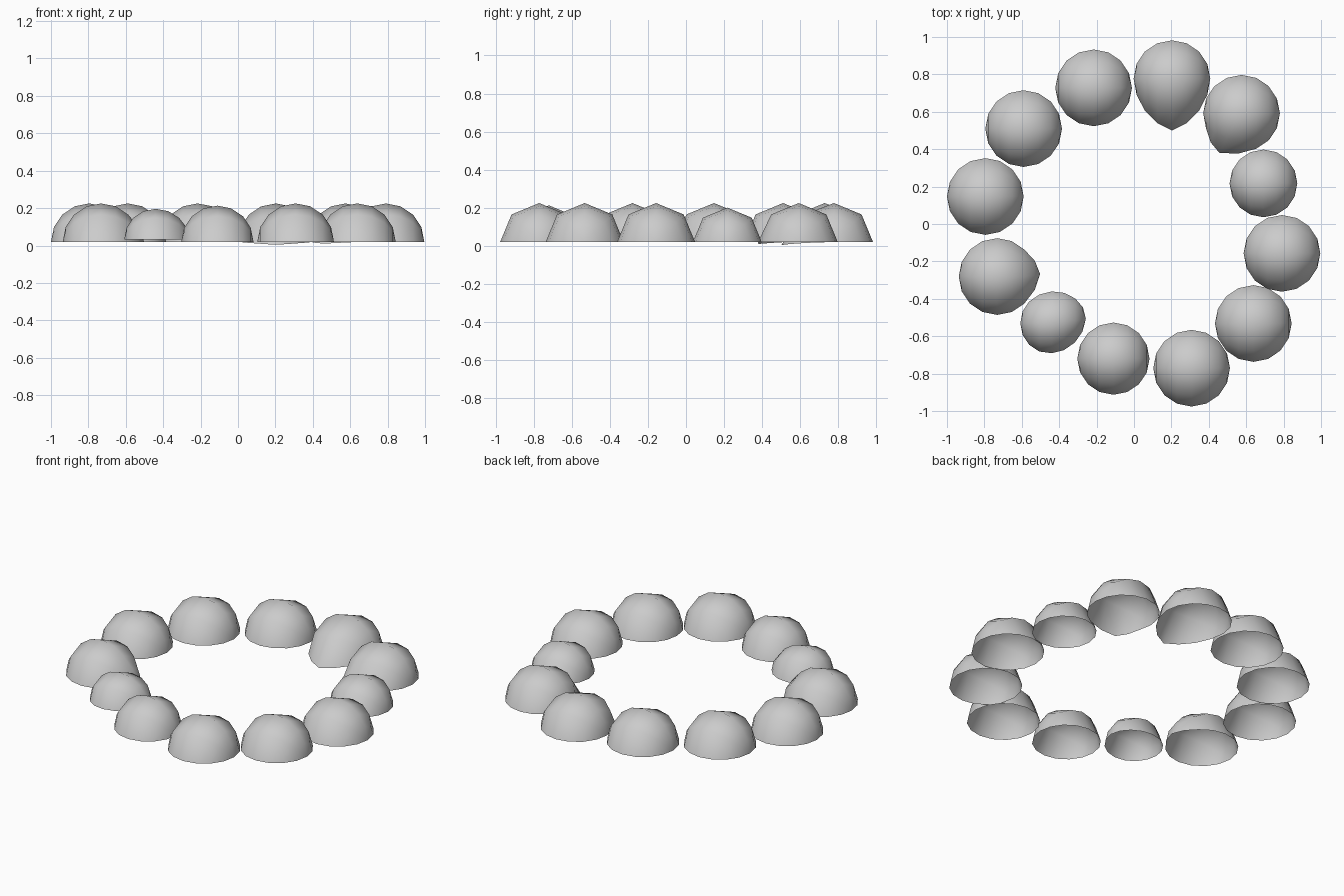
import bpy, bmesh
from math import pi
from mathutils import Matrix, Vector

if "Cube" in bpy.data.objects:
    bpy.data.objects.remove(bpy.data.objects["Cube"])

BASE = 0.02

# x, y, radius, base height, pull (direction to grab, offset, falloff reach) or None
stones = [
    (0.203, 0.777, 0.205, BASE, ((0, -1, 0), (0, -0.072, -0.016), 0.25)),
    (0.575, 0.592, 0.205, BASE, ((-0.383, -0.924, 0), (-0.04, -0.022, -0.01), 0.16)),
    (0.692, 0.217, 0.181, BASE, None),
    (0.791, -0.157, 0.205, BASE, None),
    (0.638, -0.532, 0.205, BASE, None),
    (0.308, -0.771, 0.205, BASE, None),
    (-0.110, -0.720, 0.193, BASE, None),
    (-0.444, -0.530, 0.164, 0.032, ((1, 0.1, 0), (0.024, 0.025, 0.0), 0.28)),
    (-0.732, -0.281, 0.205, BASE, ((1, 0, 0), (0.025, 0.014, 0.0), 0.15)),
    (-0.795, 0.147, 0.205, BASE, None),
    (-0.590, 0.510, 0.205, BASE, None),
    (-0.216, 0.728, 0.205, BASE, None),
]


def stone(i, x, y, r, z, pull):
    # half of an 8-sided sphere lying along x, open underneath
    bm = bmesh.new()
    bmesh.ops.create_uvsphere(bm, u_segments=8, v_segments=8, radius=r,
                              matrix=Matrix.Rotation(pi / 2, 4, 'Y'))
    bmesh.ops.delete(bm, geom=[v for v in bm.verts if v.co.z < -1e-4], context='VERTS')
    # drag one side of the rim with a soft falloff
    if pull:
        grab, offset, reach = Vector(pull[0]) * r, Vector(pull[1]), pull[2]
        for v in bm.verts:
            w = max(0.0, 1 - (v.co - grab).length / reach)
            v.co += offset * w
    for f in bm.faces:
        f.smooth = True
    me = bpy.data.meshes.new(f"stone_{i:02d}")
    bm.to_mesh(me)
    bm.free()
    ob = bpy.data.objects.new(f"stone_{i:02d}", me)
    ob.location = (x, y, z)
    bpy.context.collection.objects.link(ob)


# ring of twelve stones
for i, s in enumerate(stones, 1):
    stone(i, *s)
